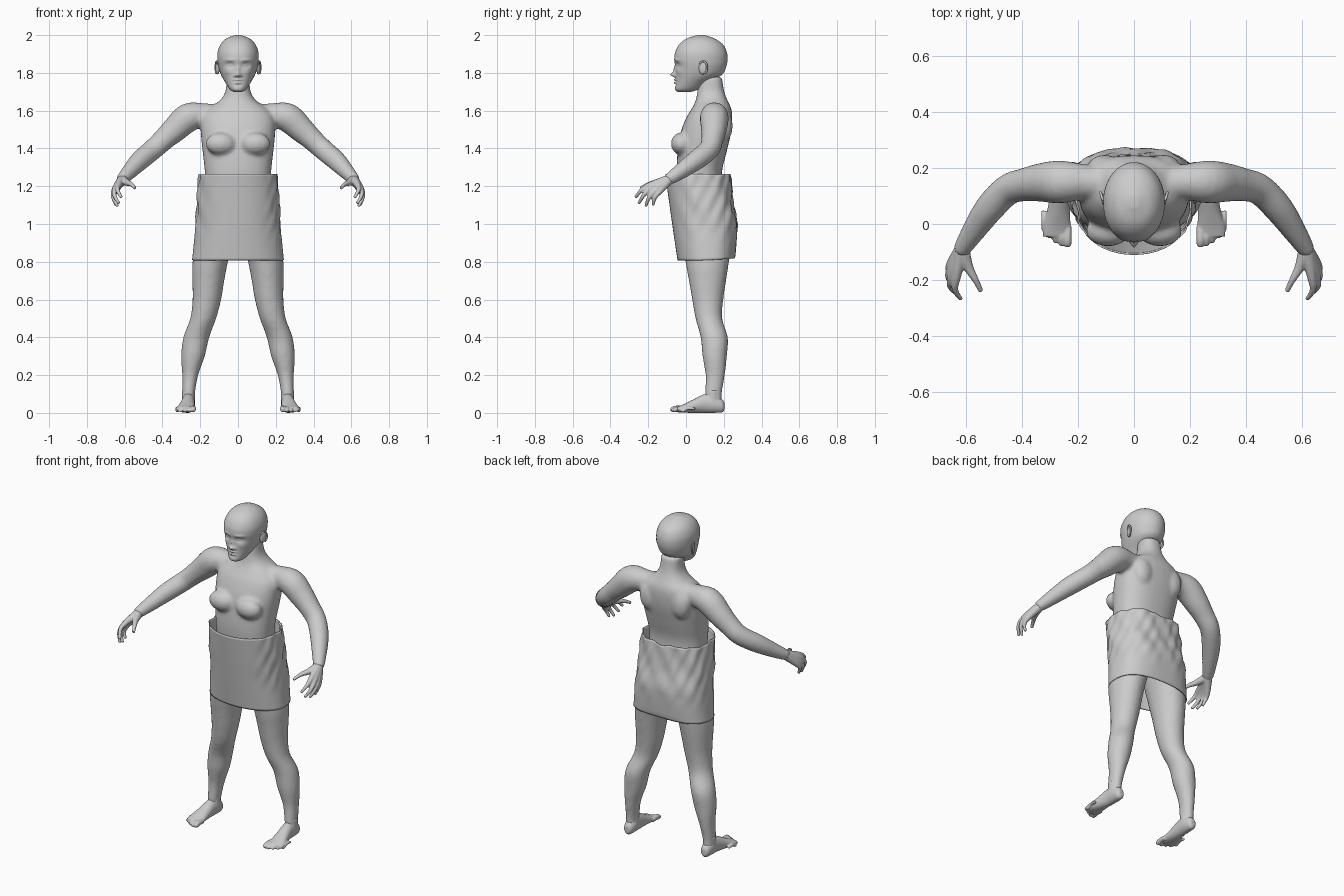
import bpy, bmesh, math
from mathutils import Vector, Matrix


def spline(rows, sub):
    """Catmull-Rom interpolation through tuples."""
    out = []
    for i in range(len(rows) - 1):
        p = [rows[max(i - 1, 0)], rows[i], rows[i + 1], rows[min(i + 2, len(rows) - 1)]]
        for k in range(sub):
            t = k / sub
            out.append(tuple(
                0.5 * (2 * b + (c - a) * t + (2 * a - 5 * b + 4 * c - d) * t * t
                       + (3 * b - a - 3 * c + d) * t ** 3) for a, b, c, d in zip(*p)))
    return out + [tuple(rows[-1])]


def levels(rows):
    """(z, front y, back y, half width, centre x) -> (x, y, z, a, b)."""
    return [(x, (f + b) / 2, z, w, (b - f) / 2) for z, f, b, w, x in rows]


def loft(bm, rows, mode='Z', n=20, sub=4, front=2, back=2, caps=True, side=1):
    rows = spline(rows, sub)
    pts = [Vector(r[:3]) for r in rows]
    rings = []
    for i, r in enumerate(rows):
        if mode == 'Z':
            u, v = Vector((1, 0, 0)), Vector((0, 1, 0))
        elif mode == 'Y':
            u, v = Vector((1, 0, 0)), Vector((0, 0, 1))
        else:
            t = (pts[min(i + 1, len(pts) - 1)] - pts[max(i - 1, 0)]).normalized()
            u = t.cross(Vector((0.3, 1, 0.5))).normalized()
            v = t.cross(u)
        ring = []
        for k in range(n):
            c, s = math.cos(2 * math.pi * k / n), math.sin(2 * math.pi * k / n)
            e = 2 / (front if s < 0 else back)
            co = pts[i] + u * r[3] * math.copysign(abs(c) ** e, c) \
                + v * r[4] * math.copysign(abs(s) ** e, s)
            co.x *= side
            ring.append(bm.verts.new(co))
        rings.append(ring)
    for a, b in zip(rings, rings[1:]):
        for k in range(n):
            bm.faces.new((a[k], a[(k + 1) % n], b[(k + 1) % n], b[k]))
    if caps:
        bm.faces.new(rings[0])
        bm.faces.new(rings[-1])


def limb(bm, pts, side, n=16, sub=4):
    loft(bm, [(x, y, z, r, r) for x, y, z, r in pts], 'path', n, sub, side=side)


def blob(bm, loc, size, rot=0):
    m = Matrix.Translation(loc) @ Matrix.Rotation(rot, 4, 'Z') @ Matrix.Diagonal((*size, 1))
    bmesh.ops.create_icosphere(bm, subdivisions=3, radius=1, matrix=m)


def finish(name, bm, voxel=0, smooth=0):
    bmesh.ops.recalc_face_normals(bm, faces=bm.faces[:])
    for f in bm.faces:
        f.smooth = True
    me = bpy.data.meshes.new(name)
    bm.to_mesh(me)
    bm.free()
    ob = bpy.data.objects.new(name, me)
    bpy.context.collection.objects.link(ob)
    if voxel:
        m = ob.modifiers.new("fuse", 'REMESH')
        m.mode, m.voxel_size, m.use_smooth_shade = 'VOXEL', voxel, True
        s = ob.modifiers.new("soften", 'SMOOTH')
        s.factor, s.iterations = 0.5, smooth
    return ob


# Body: torso, neck, arms and legs fused together
bm = bmesh.new()
loft(bm, levels([(1.05, -.03, .23, .17, 0), (1.15, -.04, .2, .17, 0), (1.27, -.05, .19, .175, 0),
                 (1.38, -.045, .215, .187, 0), (1.48, -.03, .238, .197, 0),
                 (1.56, 0, .245, .195, 0), (1.61, .03, .24, .16, 0),
                 (1.65, .05, .222, .1, 0), (1.7, .06, .203, .067, 0),
                 (1.78, .07, .19, .06, 0)]), n=32, front=2.3, back=2.4)
for s in (1, -1):
    blob(bm, (s * .092, -.025, 1.425), (.08, .055, .06))          # breast
    blob(bm, (s * .105, .205, 1.52), (.06, .042, .085))           # shoulder blade
    limb(bm, [(.05, .14, 1.585, .05), (.17, .15, 1.577, .062), (.26, .15, 1.565, .077),
              (.33, .148, 1.505, .07), (.39, .14, 1.45, .06), (.45, .122, 1.395, .056),
              (.52, .05, 1.335, .053), (.585, -.045, 1.267, .04), (.62, -.1, 1.23, .03)], s)
    loft(bm, levels([(.05, .105, .192, .032, .262), (.1, .1, .19, .034, .262),
                     (.2, .103, .206, .043, .253), (.3, .087, .217, .063, .238),
                     (.4, .077, .222, .069, .221), (.5, .05, .192, .069, .184),
                     (.6, .032, .198, .076, .165), (.7, .015, .213, .085, .157),
                     (.8, -.003, .228, .094, .147), (.95, -.02, .25, .1, .118),
                     (1.1, -.02, .22, .09, .08)]), side=s)
finish("body", bm, .011, 6)

# Hands and feet
for s, label in ((1, "left"), (-1, "right")):
    bm = bmesh.new()
    wrist = (.613, -.09, 1.235, .027)
    fingers = [((.633, -.185, 1.207), (.638, -.235, 1.18), (.617, -.268, 1.14)),
               ((.647, -.178, 1.193), (.655, -.222, 1.155), (.63, -.25, 1.108)),
               ((.653, -.16, 1.18), (.66, -.195, 1.14), (.637, -.213, 1.093)),
               ((.652, -.14, 1.173), (.66, -.165, 1.14), (.645, -.175, 1.1))]
    for a, b, c in fingers:
        limb(bm, [wrist, (*a, .017), (*b, .0115), (*c, .008)], s, 12)
    limb(bm, [wrist, (.59, -.155, 1.22, .018), (.565, -.2, 1.21, .012),
              (.545, -.24, 1.19, .009)], s, 12)
    finish(label + "_hand", bm, .0045, 3)

    bm = bmesh.new()
    loft(bm, [(.262, .203, .035, .014, .02), (.262, .19, .038, .027, .036),
              (.262, .15, .05, .035, .05), (.264, .1, .05, .036, .05),
              (.27, .04, .036, .042, .036), (.276, -.01, .024, .05, .023),
              (.278, -.045, .018, .047, .015)], 'Y', side=s)
    for i in range(5):
        x, tip, r = .237 + i * .0215, -.078 + .007 * i * i * .5, .015 - .0012 * i
        if i:
            r -= .002
        limb(bm, [(x, tip + .07, .022, r), (x, tip + .03, .024, r),
                  (x, tip + .008, r + .003, r), (x, tip - .004, r, r * .6)], s, 12)
    limb(bm, [(.262, .14, .04, .034), (.262, .145, .12, .036)], s)
    finish(label + "_foot", bm, .0045, 3)

# Head with sculpted features
bm = bmesh.new()
loft(bm, levels([(1.698, -.04, .02, .02, 0), (1.712, -.058, .065, .043, 0),
                 (1.75, -.055, .12, .068, 0), (1.79, -.055, .19, .09, 0),
                 (1.83, -.055, .212, .103, 0), (1.87, -.062, .22, .109, 0),
                 (1.91, -.057, .216, .108, 0), (1.95, -.036, .196, .093, 0),
                 (1.98, .0, .155, .065, 0), (1.997, .05, .11, .025, 0),
                 (2.0, .07, .09, .008, 0)]), n=96, sub=8, front=2.2)
# x, z, x spread, z spread, depth
features = [(0, 1.79, .013, .011, -.026), (0, 1.815, .009, .022, -.012),
            (.016, 1.785, .008, .007, -.008), (.042, 1.842, .02, .013, .014),
            (.042, 1.841, .012, .007, -.008), (.045, 1.868, .026, .007, -.005),
            (0, 1.763, .02, .005, -.011), (0, 1.748, .017, .005, -.01),
            (0, 1.7555, .022, .002, .006), (0, 1.735, .018, .005, .004),
            (.055, 1.805, .02, .018, -.004)]
for v in bm.verts:
    if v.co.y < .04:
        v.co.y += sum(d * math.exp(-((abs(v.co.x) - x) / sx) ** 2 - ((v.co.z - z) / sz) ** 2)
                      for x, z, sx, sz, d in features)
finish("head", bm)

# Ears: flattened shells with a rim
for s, label in ((1, "left"), (-1, "right")):
    bm = bmesh.new()
    blob(bm, (s * .108, .088, 1.826), (.009, .022, .034), -s * .35)
    rim = [(.113 + .006 * math.sin(a), .09 + .022 * math.sin(a), 1.828 + .033 * math.cos(a), .005)
           for a in (-.9, -.3, .3, .9, 1.5, 2.1, 2.8)]
    limb(bm, rim, s, 8)
    finish(label + "_ear", bm)

# Skirt: open wrapped cloth with diagonal folds at the sides and back
bm = bmesh.new()
loft(bm, levels([(.808, -.045, .26, .243, 0), (.95, -.066, .271, .229, 0),
                 (1.02, -.076, .27, .224, 0), (1.12, -.09, .25, .219, 0),
                 (1.265, -.11, .238, .208, 0)]), n=96, sub=8, front=2.1, back=2.7, caps=False)
for v in bm.verts:
    x, y, z = v.co
    ang = math.atan2(y - .08, x)
    mask = max(0, min(1, (z - .88) / .2)) * max(0, min(1, (math.sin(ang) + .75) / .5))
    fold = math.sin(9 * ang + 30 * z) * .5 + math.sin(17 * ang - 42 * z + 1) * .5
    out = Vector((x, y - .08, 0)).normalized()
    v.co += out * mask * .007 * (fold - .3)
    if z > 1.24:
        v.co.z -= .012 * max(0, math.sin(5 * ang)) * max(0, math.sin(ang))
    if z < .83:
        v.co.z += .012 * max(0, math.sin(ang))
skirt = finish("skirt", bm)
m = skirt.modifiers.new("cloth", 'SOLIDIFY')
m.thickness, m.offset = .006, -1
